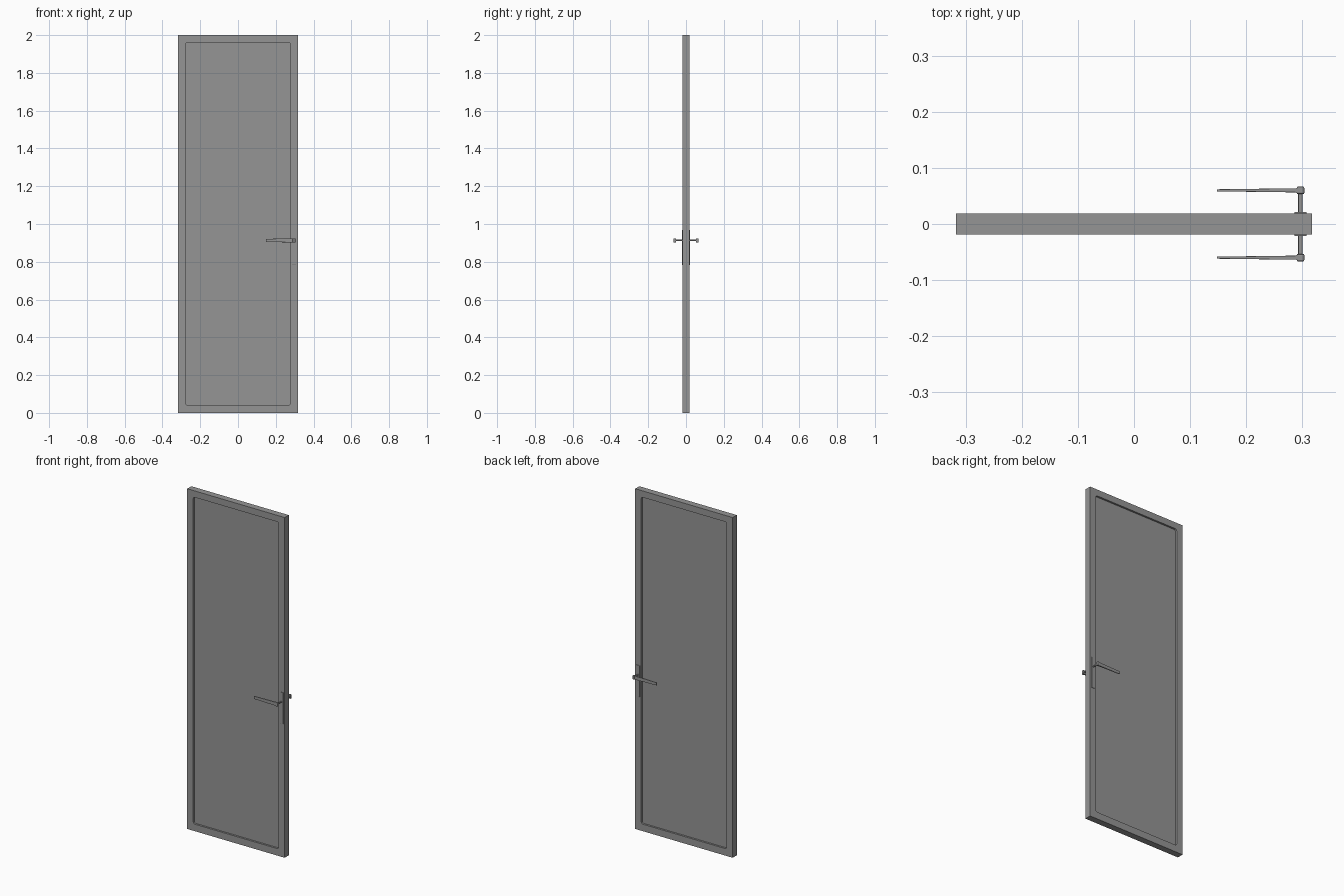
import bpy, math

if "Cube" in bpy.data.objects:
    bpy.data.objects.remove(bpy.data.objects["Cube"])

W, H, T = 0.317, 2.0, 0.019       # half width, height, half thickness
HX, HZ = 0.2967, 0.913            # handle axis position

dark = bpy.data.materials.new("dark_grey")
dark.diffuse_color = (0.3, 0.3, 0.3, 1)
dark.use_nodes = True
dark.node_tree.nodes["Principled BSDF"].inputs["Base Color"].default_value = dark.diffuse_color


def box(name, center, size, bevel=0.0):
    bpy.ops.mesh.primitive_cube_add(size=1, location=center)
    ob = bpy.context.object
    ob.name = name
    ob.scale = size
    bpy.ops.object.transform_apply(location=False, rotation=False, scale=True)
    ob.data.materials.append(dark)
    if bevel:
        m = ob.modifiers.new("bevel", 'BEVEL')
        m.width, m.segments = bevel, 2
    return ob


def stem(name, center, radius, depth):
    bpy.ops.mesh.primitive_cylinder_add(vertices=24, radius=radius, depth=depth,
                                        location=center, rotation=(math.pi / 2, 0, 0))
    ob = bpy.context.object
    ob.name = name
    ob.data.materials.append(dark)
    bpy.ops.object.shade_smooth_by_angle(angle=math.radians(35))
    return ob


def rounded_rect(x, z0, z1, r, n=5):
    pts = []
    corners = ((x - r, z1 - r), (-x + r, z1 - r), (-x + r, z0 + r), (x - r, z0 + r))
    for k, (cx, cz) in enumerate(corners):
        for i in range(n + 1):
            a = math.pi / 2 * (k + i / n)
            pts.append((cx + r * math.cos(a), cz + r * math.sin(a)))
    return pts


# door frame: outer rectangle with a rounded opening, extruded to thickness
curve = bpy.data.curves.new("door_frame", 'CURVE')
curve.dimensions, curve.fill_mode, curve.extrude = '2D', 'BOTH', T
outline = [(-W, 0), (W, 0), (W, H), (-W, H)]
for loop in (outline, rounded_rect(0.278, 0.041, 1.962, 0.012)):
    sp = curve.splines.new('POLY')
    sp.points.add(len(loop) - 1)
    for p, (x, z) in zip(sp.points, loop):
        p.co = (x, z, 0, 1)
    sp.use_cyclic_u = True
frame = bpy.data.objects.new("door_frame", curve)
frame.rotation_euler.x = math.pi / 2
bpy.context.collection.objects.link(frame)
bpy.context.view_layer.objects.active = frame
frame.select_set(True)
bpy.ops.object.convert(target='MESH')
frame = bpy.context.object
frame.data.materials.clear()
frame.data.materials.append(dark)
bpy.ops.object.shade_flat()

# recessed centre panel, tucked slightly into the frame
box("door_panel", (0, 0, 1.0015), (0.566, 0.016, 1.932))

# handle set on both faces
for s, side in ((-1, "front"), (1, "back")):
    box(f"{side}_handle_plate", (HX, s * 0.0195, 0.876), (0.022, 0.004, 0.184), 0.0006)
    stem(f"{side}_handle_stem", (HX, s * 0.04, HZ), 0.004, 0.042)
    box(f"{side}_handle_hub", (HX, s * 0.06, HZ), (0.0138, 0.0138, 0.023), 0.003)

    # lever narrows towards its tip
    lever = box(f"{side}_handle_lever", (0.222, s * 0.06, HZ), (0.148, 0.0075, 0.021), 0.0008)
    for v in lever.data.vertices:
        if v.co.x < 0:
            v.co.y *= 0.5
            v.co.z *= 0.8
